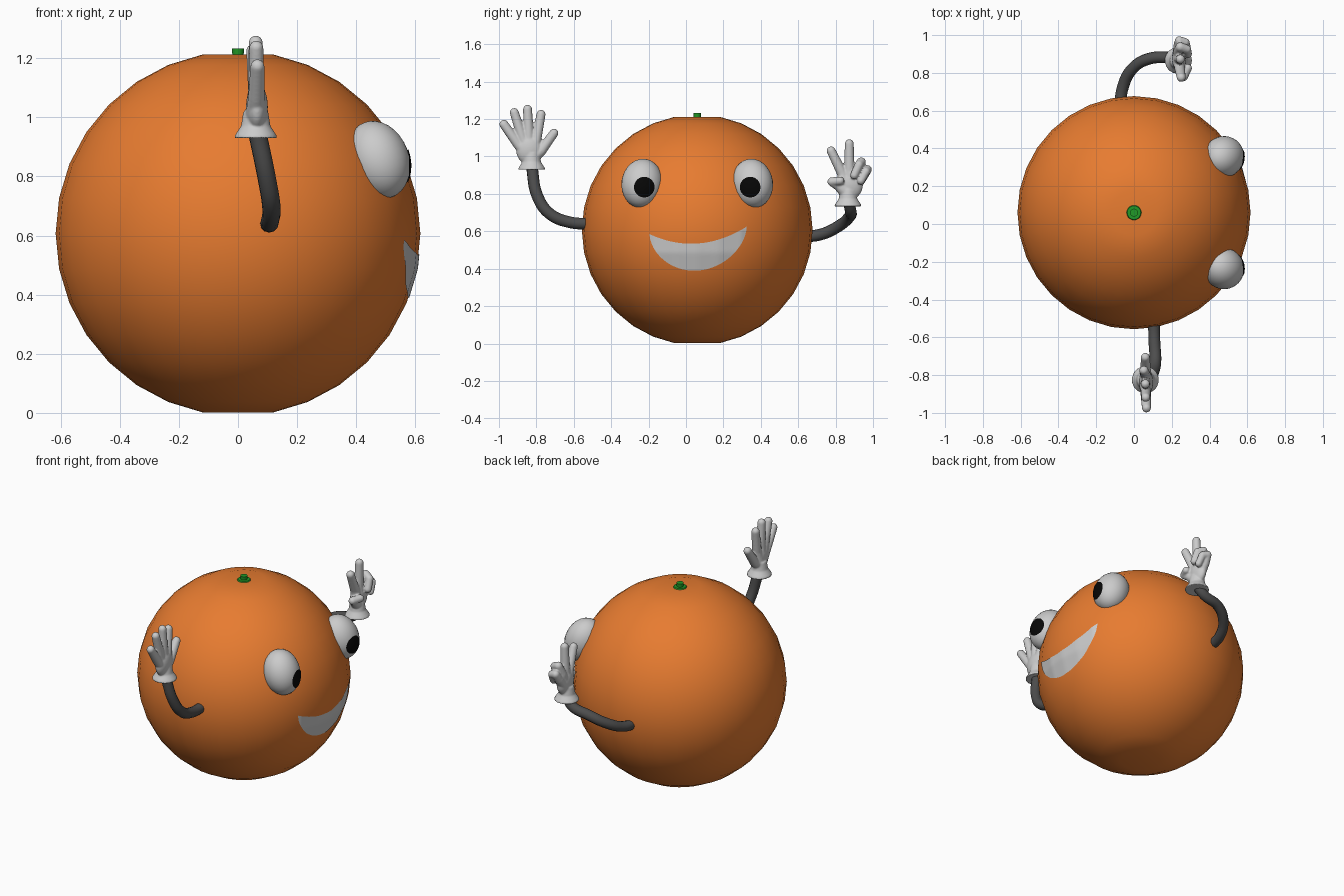
import bpy, bmesh, math
from mathutils import Matrix, Vector
from mathutils.bvhtree import BVHTree

if "Cube" in bpy.data.objects:
    bpy.data.objects.remove(bpy.data.objects["Cube"])

CY, CZ, R = 0.06, 0.607, 0.617   # body centre and radius


def material(name, rgb):
    m = bpy.data.materials.new(name)
    m.diffuse_color = (*rgb, 1)
    m.use_nodes = True
    m.node_tree.nodes["Principled BSDF"].inputs["Base Color"].default_value = m.diffuse_color
    return m


ORANGE = material("orange_peel", (0.8, 0.2, 0.03))
DARK = material("dark_grey", (0.075, 0.075, 0.075))
BLACK = material("black", (0.002, 0.002, 0.002))
GREEN = material("green", (0.015, 0.32, 0.02))


def finish(bm, name, mat=None, angle=None):
    bmesh.ops.recalc_face_normals(bm, faces=bm.faces)
    me = bpy.data.meshes.new(name)
    bm.to_mesh(me)
    bm.free()
    ob = bpy.data.objects.new(name, me)
    bpy.context.collection.objects.link(ob)
    if mat:
        me.materials.append(mat)
    if angle is not None:
        bpy.ops.object.select_all(action='DESELECT')
        ob.select_set(True)
        bpy.context.view_layer.objects.active = ob
        bpy.ops.object.shade_smooth_by_angle(angle=math.radians(angle))
    return ob


def ball(bm, centre, radii, rot=Matrix(), seg=32, rings=16):
    mat = Matrix.Translation(centre) @ rot @ Matrix.Diagonal((*radii, 1))
    return bmesh.ops.create_uvsphere(bm, u_segments=seg, v_segments=rings,
                                     radius=1, matrix=mat)["verts"]


def cone(bm, a, b, ra, rb, seg=20):
    a, b = Vector(a), Vector(b)
    d = b - a
    mat = Matrix.Translation((a + b) / 2) @ d.to_track_quat('Z', 'Y').to_matrix().to_4x4()
    bmesh.ops.create_cone(bm, cap_ends=True, segments=seg, radius1=ra, radius2=rb,
                          depth=d.length, matrix=mat)


def patch(name, target, y0, y1, lower, upper, mat=None, nu=40, nv=10, off=0.004):
    """Flat outline in y-z projected along -x onto the target surface."""
    tree = BVHTree.FromPolygons([v.co for v in target.data.vertices],
                                [p.vertices for p in target.data.polygons])
    bm = bmesh.new()
    grid = []
    for i in range(nu + 1):
        t = 0.5 - 0.5 * math.cos(math.pi * i / nu)
        col = []
        for j in range(nv + 1):
            z = lower(t) + (upper(t) - lower(t)) * j / nv
            y = y0 + (y1 - y0) * t
            hit = tree.ray_cast(Vector((2, y, z)), Vector((-1, 0, 0)))[0]
            col.append(bm.verts.new((hit.x + off, y, z)))
        grid.append(col)
    for a, b in zip(grid, grid[1:]):
        for j in range(nv):
            bm.faces.new((a[j], b[j], b[j + 1], a[j + 1]))
    bmesh.ops.remove_doubles(bm, verts=bm.verts, dist=1e-5)
    ob = finish(bm, name, mat, 60)
    if sum(p.normal.x for p in ob.data.polygons) < 0:
        ob.data.flip_normals()
    return ob


# Body: sphere with shallow dents at both poles
bm = bmesh.new()
for v in ball(bm, (0, CY, CZ), (R, R, R)):
    if abs(v.co.z - CZ) > R * 0.995:
        v.co.z = CZ + math.copysign(R - 0.024, v.co.z - CZ)
body = finish(bm, "body", ORANGE, 40)

# Stem: small disc with a stub
bm = bmesh.new()
cone(bm, (0, CY, 1.197), (0, CY, 1.21), 0.043, 0.036)
cone(bm, (0, CY, 1.2), (0, CY, 1.232), 0.018, 0.021)
finish(bm, "stem", GREEN, 40)

# Mouth: crescent lying on the body
bulge = lambda t: max(0.0, 4 * t * (1 - t))
patch("mouth", body, -0.195, 0.325,
      lambda t: 0.585 + 0.04 * t - 0.215 * bulge(t) ** 0.57,
      lambda t: 0.585 + 0.04 * t - 0.07 * bulge(t))

# Eyes and pupils, mirrored about the body centre
for side, label in ((-1, "left"), (1, "right")):
    bm = bmesh.new()
    rot = Matrix.Rotation(math.radians(8) * side, 4, 'X') @ Matrix.Rotation(math.radians(-20), 4, 'Y')
    ball(bm, (0.474, CY + side * 0.295, 0.856), (0.105, 0.11, 0.135), rot)
    eye = finish(bm, label + "_eye", None, 60)
    py, pz, pr = CY + side * 0.283, 0.836, 0.055
    patch(label + "_pupil", eye, py - pr, py + pr,
          lambda t: pz - pr * math.sqrt(bulge(t)),
          lambda t: pz + pr * math.sqrt(bulge(t)), BLACK, nu=24)


# Arms: bent tubes
def arm(name, pts, radius=0.031):
    cu = bpy.data.curves.new(name, 'CURVE')
    cu.dimensions = '3D'
    cu.bevel_depth = radius
    cu.bevel_resolution = 4
    cu.use_fill_caps = True
    sp = cu.splines.new('BEZIER')
    sp.bezier_points.add(len(pts) - 1)
    for bp, p in zip(sp.bezier_points, pts):
        bp.co = p
        bp.handle_left_type = bp.handle_right_type = 'AUTO'
    sp.resolution_u = 8
    cu.materials.append(DARK)
    bpy.context.collection.objects.link(bpy.data.objects.new(name, cu))


arm("front_arm", [(0.105, -0.5, 0.64), (0.108, -0.62, 0.648), (0.113, -0.73, 0.695),
                  (0.098, -0.795, 0.79), (0.065, -0.825, 0.95)])
arm("back_arm", [(-0.075, 0.61, 0.57), (-0.06, 0.72, 0.583), (-0.01, 0.82, 0.63),
                 (0.08, 0.875, 0.68), (0.19, 0.88, 0.71), (0.235, 0.868, 0.76)])


# Gloves: chains of tapered segments fused by a voxel remesh
def glove(name, wrist, palm, digits):
    bm = bmesh.new()
    w = Vector(wrist)
    up = Vector((0, 0, 1))
    cone(bm, w, w + up * 0.012, 0.073, 0.069, 32)
    cone(bm, w + up * 0.011, w + up * 0.04, 0.069, 0.05, 32)
    cone(bm, w + up * 0.039, w + up * 0.09, 0.05, 0.042, 32)
    ball(bm, palm, (0.037, 0.07, 0.08))
    for path in digits:
        for p, r in path:
            ball(bm, p, (r, r, r), seg=20, rings=12)
        for (a, ra), (b, rb) in zip(path, path[1:]):
            cone(bm, a, b, ra, rb)
    ob = finish(bm, name)
    rm = ob.modifiers.new("fuse", 'REMESH')
    rm.mode = 'VOXEL'
    rm.voxel_size = 0.005
    rm.use_smooth_shade = True
    sm = ob.modifiers.new("soften", 'SMOOTH')
    sm.factor = 0.5
    sm.iterations = 3


# Open hand
heel = ((0.06, -0.828, 0.99), 0.038)
open_digits = [((-0.897, 1.065), (-0.974, 1.172), 0.066), ((-0.872, 1.09), (-0.918, 1.235), 0.062),
               ((-0.84, 1.095), (-0.847, 1.252), 0.06), ((-0.802, 1.085), (-0.775, 1.225), 0.052),
               ((-0.775, 1.03), (-0.706, 1.125), 0.06)]
glove("front_glove", (0.06, -0.825, 0.93), (0.064, -0.838, 1.035),
      [[heel, ((0.062, *k), 0.028), ((x, *t), 0.024)] for k, t, x in open_digits])

# Hand with two raised fingers, two folded fingers and a folded thumb
heel = ((0.238, 0.866, 0.8), 0.038)
glove("back_glove", (0.235, 0.866, 0.733), (0.238, 0.876, 0.85), [
    [heel, ((0.24, 0.835, 0.91), 0.028), ((0.25, 0.776, 1.03), 0.024)],
    [heel, ((0.24, 0.873, 0.92), 0.028), ((0.245, 0.873, 1.068), 0.024)],
    [heel, ((0.235, 0.912, 0.91), 0.028), ((0.245, 0.937, 0.97), 0.025),
     ((0.28, 0.925, 0.955), 0.023), ((0.285, 0.9, 0.9), 0.022)],
    [heel, ((0.235, 0.94, 0.885), 0.027), ((0.24, 0.97, 0.93), 0.024),
     ((0.272, 0.962, 0.92), 0.022), ((0.28, 0.935, 0.87), 0.021)],
    [heel, ((0.25, 0.815, 0.845), 0.028), ((0.262, 0.78, 0.865), 0.024),
     ((0.285, 0.825, 0.87), 0.022)],
])
